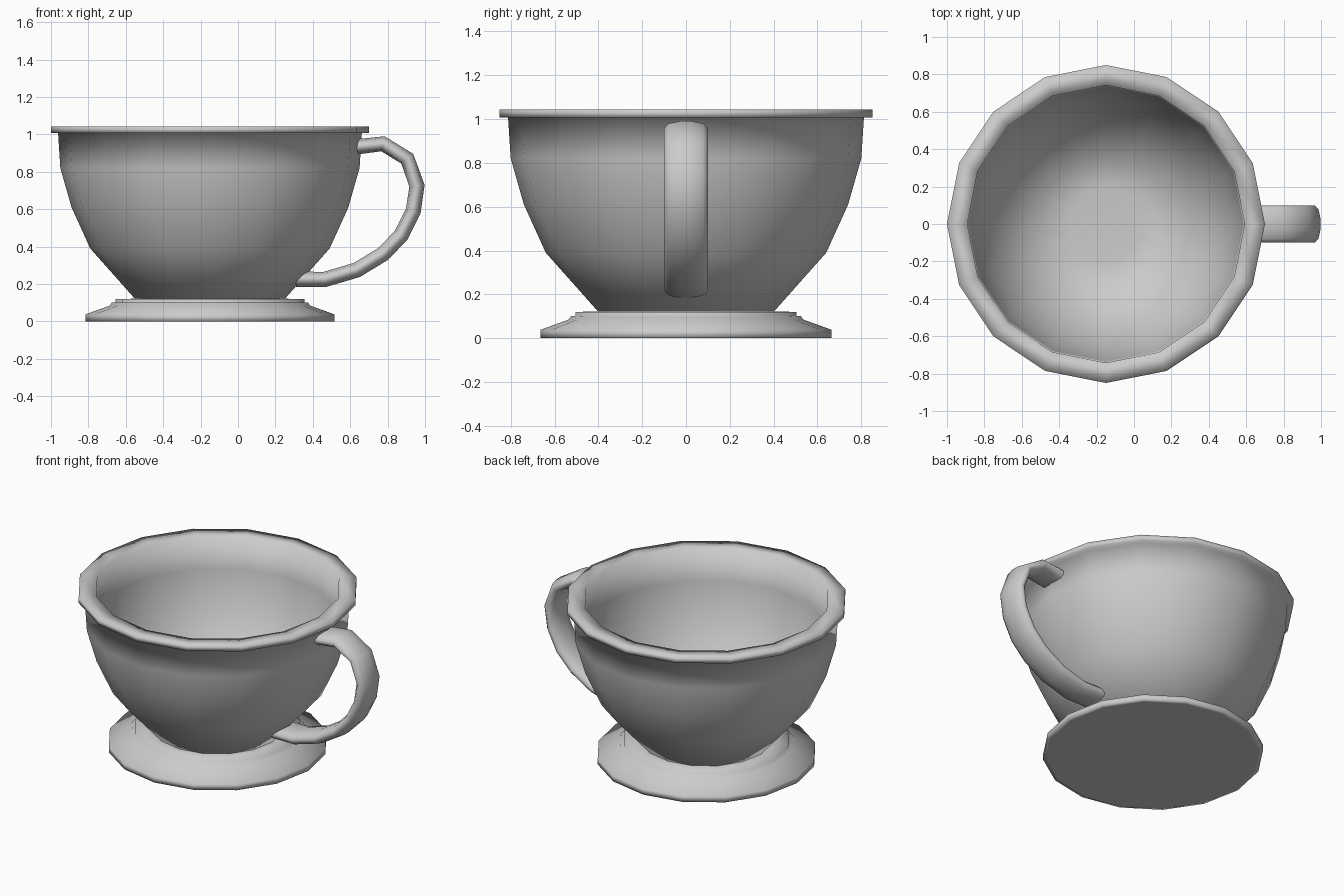
import bpy, bmesh, math
from mathutils import Vector

old = bpy.data.objects.get("Cube")
if old:
    bpy.data.objects.remove(old, do_unlink=True)

CENTRE_X = -0.15
SIDES = 16

grey = bpy.data.materials.new("light_grey")
grey.use_nodes = True
colour = (0.6, 0.6, 0.6, 1)
grey.diffuse_color = colour
grey.node_tree.nodes["Principled BSDF"].inputs["Base Color"].default_value = colour


def finish(name, bm, angle):
    """Turn a bmesh into a smooth-shaded object."""
    bmesh.ops.recalc_face_normals(bm, faces=bm.faces)
    mesh = bpy.data.meshes.new(name)
    bm.to_mesh(mesh)
    bm.free()
    mesh.materials.append(grey)
    obj = bpy.data.objects.new(name, mesh)
    bpy.context.collection.objects.link(obj)
    bpy.ops.object.select_all(action='DESELECT')
    obj.select_set(True)
    bpy.context.view_layer.objects.active = obj
    bpy.ops.object.shade_smooth_by_angle(angle=math.radians(angle))


def skin(bm, rings):
    """Join neighbouring rings with quads and cap both ends."""
    for a, b in zip(rings, rings[1:]):
        for i in range(len(a)):
            j = (i + 1) % len(a)
            bm.faces.new((a[i], a[j], b[j], b[i]))
    bm.faces.new(rings[0])
    bm.faces.new(rings[-1])


def lathe(name, profile):
    """Spin (radius, z) points around the cup's axis."""
    bm = bmesh.new()
    turn = [2 * math.pi * i / SIDES for i in range(SIDES)]
    skin(bm, [[bm.verts.new((CENTRE_X + r * math.cos(t), r * math.sin(t), z))
               for t in turn] for r, z in profile])
    finish(name, bm, 180)


# Bowl: outer wall up, around the projecting rim, inner wall down to the floor
lathe("bowl_with_rim", [
    (0.40, 0.12), (0.64, 0.39), (0.74, 0.61), (0.80, 0.82), (0.812, 1.008),
    (0.85, 1.008), (0.85, 1.043), (0.742, 1.043),
    (0.735, 0.83), (0.68, 0.63), (0.585, 0.42), (0.36, 0.18), (0.2, 0.165)])

# Stepped foot, with a narrow border ring underneath
lathe("foot", [(0.64, 0), (0.665, 0), (0.665, 0.038), (0.535, 0.085), (0.525, 0.1),
               (0.505, 0.102), (0.505, 0.12), (0.38, 0.122)])

# Handle: flattened rounded section swept along a path in the xz plane
path = [Vector((x, 0, z)) for x, z in [
    (0.63, 0.933), (0.775, 0.95), (0.905, 0.87), (0.957, 0.725), (0.937, 0.59),
    (0.872, 0.46), (0.775, 0.36), (0.635, 0.275), (0.465, 0.225), (0.31, 0.225)]]
quarter = [(0.1, 0.01), (0.078, 0.03), (0.026, 0.041)]
half = quarter + [(-w, t) for w, t in reversed(quarter)]
section = half + [(-w, -t) for w, t in half]
bm = bmesh.new()
rings = []
for i, p in enumerate(path):
    along = (path[min(i + 1, len(path) - 1)] - path[max(i - 1, 0)]).normalized()
    out = Vector((-along.z, 0, along.x))
    rings.append([bm.verts.new(p + Vector((0, w, 0)) + out * t) for w, t in section])
skin(bm, rings)
finish("handle", bm, 60)
